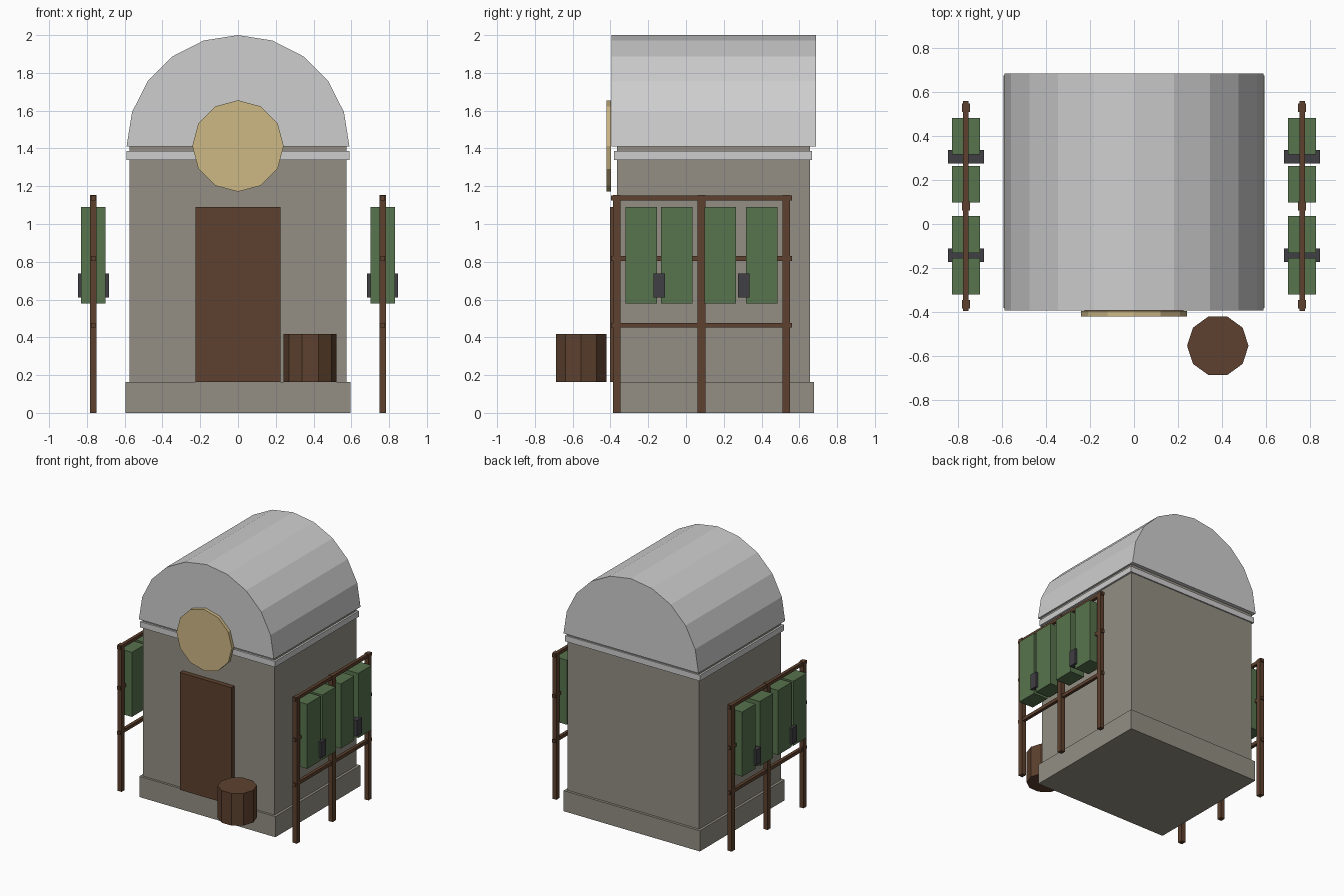
import bpy, math

if "Cube" in bpy.data.objects:
    bpy.data.objects.remove(bpy.data.objects["Cube"])


def material(name, rgb):
    """Flat material from an sRGB 0-255 colour, stored as linear."""
    m = bpy.data.materials.new(name)
    lin = [((c / 255 + 0.055) / 1.055) ** 2.4 for c in rgb]
    m.diffuse_color = (*lin, 1)
    m.use_nodes = True
    m.node_tree.nodes["Principled BSDF"].inputs["Base Color"].default_value = m.diffuse_color
    return m


STONE = material("stone", (147, 143, 131))
ROOF = material("pale_roof", (206, 206, 206))
WOOD = material("dark_wood", (93, 65, 46))
GREEN = material("green_cloth", (87, 115, 77))
GOLD = material("tan_disc", (205, 183, 132))
DARK = material("dark_metal", (64, 62, 68))


def mesh_object(name, verts, faces, mat):
    me = bpy.data.meshes.new(name)
    me.from_pydata(verts, [], faces)
    me.materials.append(mat)
    ob = bpy.data.objects.new(name, me)
    bpy.context.collection.objects.link(ob)
    return ob


def box(name, x, y, z, mat):
    """Box from (min, max) ranges on each axis."""
    verts = [(a, b, c) for c in z for b in y for a in x]
    faces = [(0, 2, 3, 1), (4, 5, 7, 6), (0, 1, 5, 4),
             (2, 6, 7, 3), (0, 4, 6, 2), (1, 3, 7, 5)]
    return mesh_object(name, verts, faces, mat)


def prism_y(name, profile, y0, y1, mat):
    """Extrude a counter-clockwise (x, z) profile along y."""
    n = len(profile)
    verts = [(x, y, z) for y in (y0, y1) for x, z in profile]
    faces = [tuple(range(n)), tuple(range(2 * n - 1, n - 1, -1))]
    faces += [(i, i + n, (i + 1) % n + n, (i + 1) % n) for i in range(n)]
    return mesh_object(name, verts, faces, mat)


def arc(radius, cz, steps, start, sweep, count):
    return [(radius * math.cos(start + sweep * i / steps),
             cz + radius * math.sin(start + sweep * i / steps)) for i in range(count)]


# Building
box("plinth", (-0.595, 0.595), (-0.383, 0.677), (0, 0.163), STONE)
box("walls", (-0.575, 0.575), (-0.365, 0.657), (0.163, 1.411), STONE)
box("cornice", (-0.59, 0.59), (-0.38, 0.667), (1.34, 1.386), ROOF)
prism_y("barrel_roof", arc(0.59, 1.41, 10, 0, math.pi, 11), -0.395, 0.687, ROOF)
prism_y("round_plaque", arc(0.242, 1.413, 12, 0, math.tau, 12), -0.422, -0.396, GOLD)
box("door", (-0.226, 0.226), (-0.403, -0.36), (0.163, 1.09), WOOD)

# Ten-sided tub beside the door
bpy.ops.mesh.primitive_cylinder_add(vertices=10, radius=0.14, depth=0.254,
                                    location=(0.382, -0.555, 0.29),
                                    rotation=(0, 0, math.pi / 2))
tub = bpy.context.object
tub.name = "tub"
tub.data.materials.append(WOOD)


def span(centre, width):
    return (centre - width / 2, centre + width / 2)


# Racks with hanging bags, one on each side
for side, sx in (("left", -0.766), ("right", 0.766)):
    for i, y in enumerate((-0.366, 0.082, 0.53)):
        box(f"{side}_post_{i}", span(sx, 0.036), span(y, 0.04), (0, 1.154), WOOD)
    for i, z in enumerate((0.464, 0.818, 1.138)):
        box(f"{side}_rail_{i}", span(sx, 0.025), span(0.082, 0.956), span(z, 0.026), WOOD)
    for i, y in enumerate((-0.238, -0.048, 0.181, 0.4)):
        box(f"{side}_bag_{i}", span(sx, 0.128), span(y, 0.167), (0.58, 1.09), GREEN)
    for i, y in enumerate((-0.142, 0.306)):
        box(f"{side}_clasp_{i}", span(sx, 0.164), span(y, 0.062), (0.612, 0.738), DARK)
